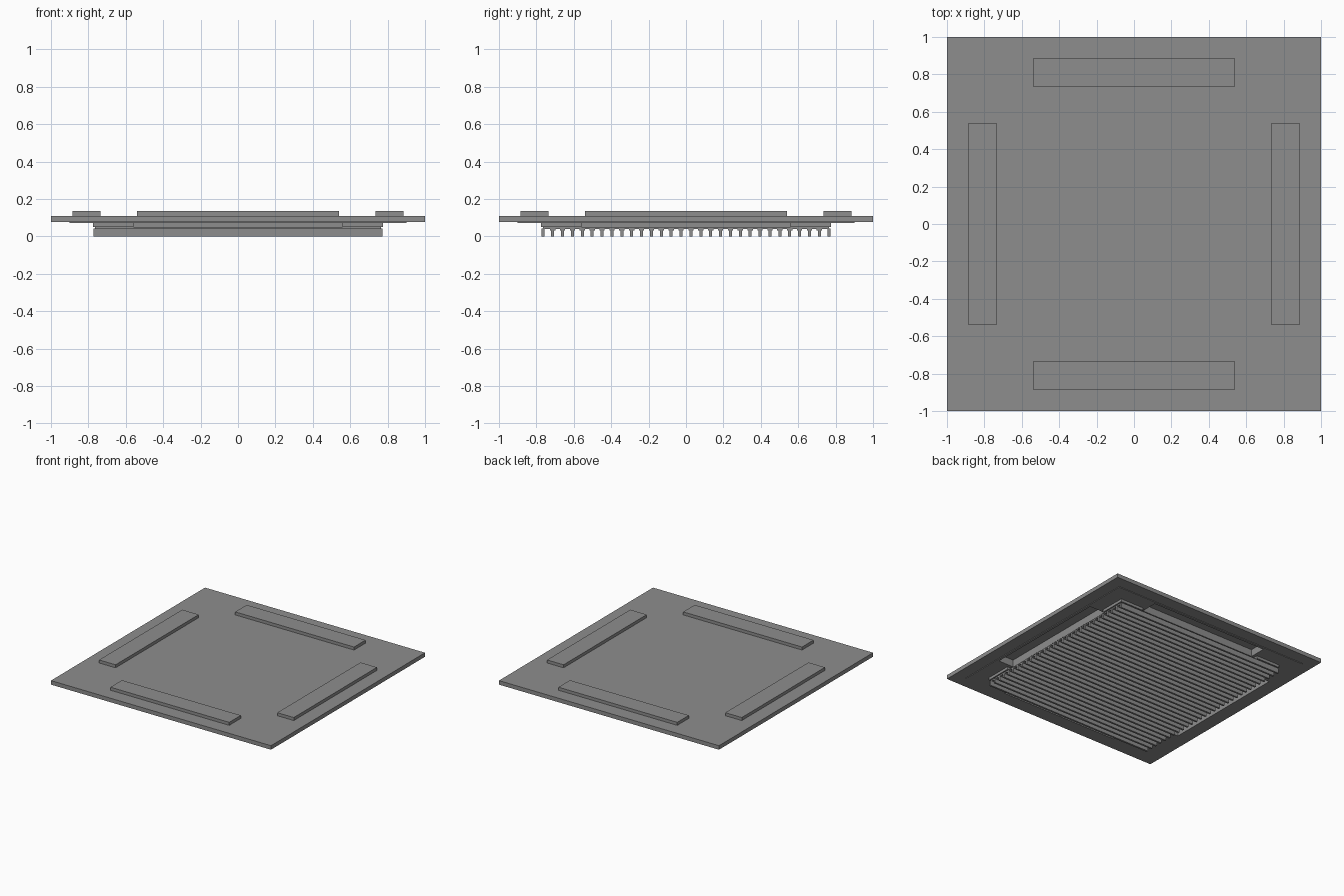
import bpy, bmesh
from mathutils import Matrix, Vector

if "Cube" in bpy.data.objects:
    bpy.data.objects.remove(bpy.data.objects["Cube"])

grey = bpy.data.materials.new("mid grey")
grey.use_nodes = True
colour = (0.27, 0.27, 0.27, 1)
grey.diffuse_color = colour
grey.node_tree.nodes["Principled BSDF"].inputs["Base Color"].default_value = colour


def boxes(name, extents):
    """One object made of boxes, each (x0, x1, y0, y1, z0, z1)."""
    bm = bmesh.new()
    for x0, x1, y0, y1, z0, z1 in extents:
        m = Matrix.Translation(Vector((x0 + x1, y0 + y1, z0 + z1)) / 2)
        m = m @ Matrix.Diagonal((x1 - x0, y1 - y0, z1 - z0, 1))
        bmesh.ops.create_cube(bm, size=1, matrix=m)
    mesh = bpy.data.meshes.new(name)
    bm.to_mesh(mesh)
    bm.free()
    mesh.materials.append(grey)
    ob = bpy.data.objects.new(name, mesh)
    bpy.context.collection.objects.link(ob)
    return ob


def four_sides(inner, outer, half, z0, z1):
    """The same long box along each of the four sides."""
    return [(-half, half, inner, outer, z0, z1),
            (-half, half, -outer, -inner, z0, z1),
            (inner, outer, -half, half, z0, z1),
            (-outer, -inner, -half, half, z0, z1)]


def square(r, z0, z1):
    return (-r, r, -r, r, z0, z1)


def cut(ob, cutter):
    mod = ob.modifiers.new("slots", 'BOOLEAN')
    mod.operation = 'DIFFERENCE'
    mod.solver = 'EXACT'
    mod.object = cutter
    bpy.context.view_layer.objects.active = ob
    bpy.ops.object.modifier_apply(modifier=mod.name)


# Ceiling panel, raised inner border and the air ducts on top
panel = boxes("ceiling_panel", [square(1, 0.077, 0.11)])
border = boxes("inner_border", [square(0.9, 0.072, 0.077)])
ducts = boxes("air_ducts", four_sides(0.735, 0.885, 0.54, 0.11, 0.135))

# Air outlet slots, open from below and closed at the duct tops
cutter = boxes("slot_cutter", four_sides(0.741, 0.879, 0.534, 0.03, 0.13))
cutter.hide_render = True
for part in (panel, border, ducts):
    cut(part, cutter)
bpy.data.objects.remove(cutter)

# Neck between panel and grille, with blocks filling the corners
boxes("grille_neck", [square(0.735, 0.05, 0.072)])
corners = []
for sx in (-1, 1):
    for sy in (-1, 1):
        xs, ys = sorted((sx * 0.56, sx * 0.775)), sorted((sy * 0.735, sy * 0.775))
        corners.append((*xs, *ys, 0.05, 0.072))
        xs, ys = sorted((sx * 0.735, sx * 0.775)), sorted((sy * 0.56, sy * 0.735))
        corners.append((*xs, *ys, 0.05, 0.072))
boxes("neck_corners", corners)

# Intake grille: backing plate and thirty slats with wider roots
boxes("grille_plate", [square(0.765, 0.04, 0.05)])
slats = []
for i in range(30):
    y = -0.7655 + i * 1.531 / 29
    slats.append((-0.773, 0.773, y - 0.008, y + 0.008, 0, 0.042))
    if 0 < i < 29:
        slats.append((-0.77, 0.77, y - 0.014, y + 0.014, 0.032, 0.041))
boxes("grille_slats", slats)
